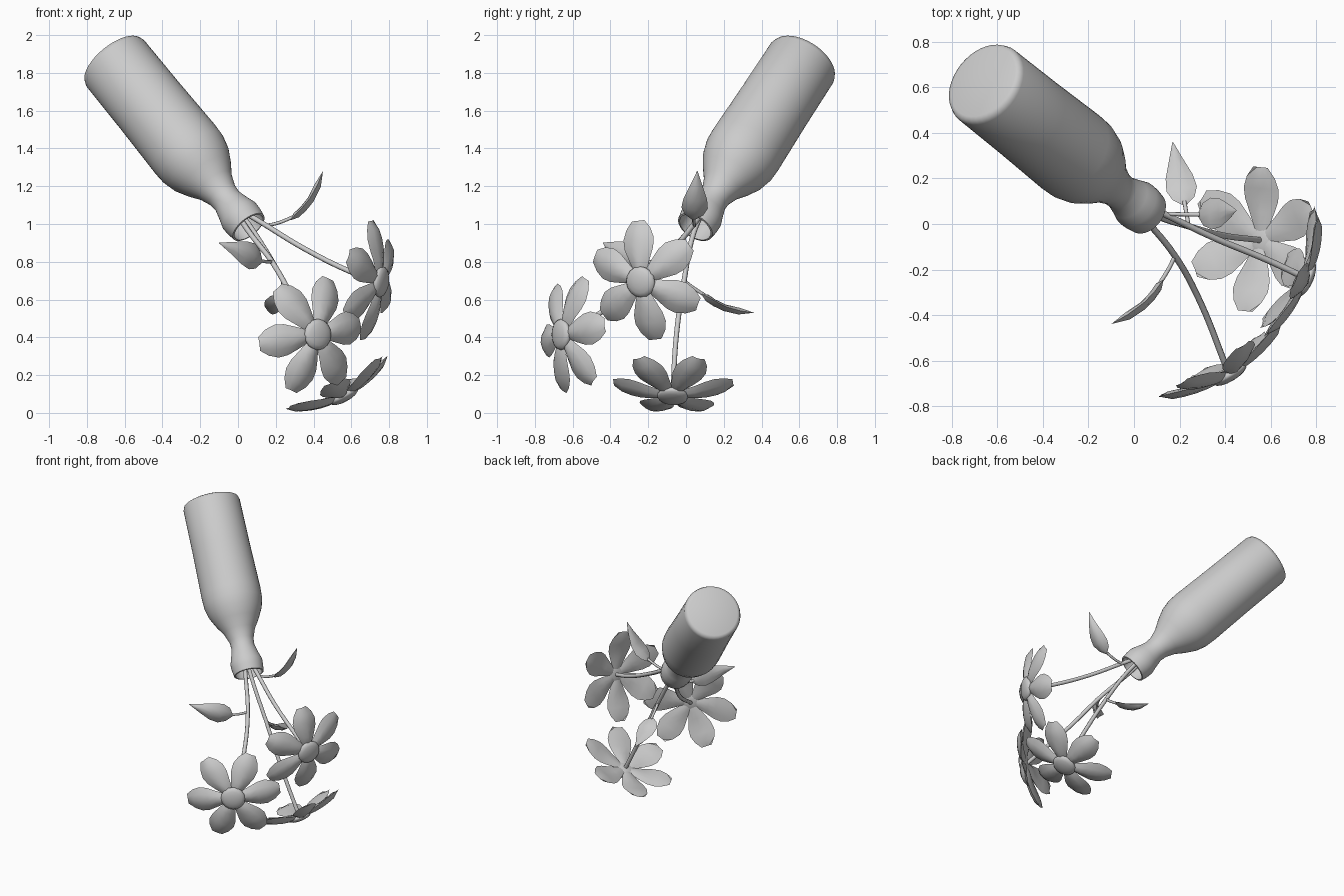
import bpy, bmesh, math
from mathutils import Vector, Matrix

if "Cube" in bpy.data.objects:
    bpy.data.objects.remove(bpy.data.objects["Cube"])


def finish(name, bm, angle=40):
    bmesh.ops.recalc_face_normals(bm, faces=bm.faces)
    me = bpy.data.meshes.new(name)
    bm.to_mesh(me)
    bm.free()
    ob = bpy.data.objects.new(name, me)
    bpy.context.collection.objects.link(ob)
    bpy.ops.object.select_all(action='DESELECT')
    ob.select_set(True)
    bpy.context.view_layer.objects.active = ob
    bpy.ops.object.shade_smooth_by_angle(angle=math.radians(angle))
    return ob


def frame(origin, n):
    # local z along n, local x horizontal
    n = Vector(n).normalized()
    u = Vector((0, 0, 1)).cross(n).normalized()
    m = Matrix((u, n.cross(u), n)).transposed().to_4x4()
    m.translation = Vector(origin)
    return m


def blade(bm, rows, mat, thick, cols=4, arch=0.15):
    # lens-shaped petal or leaf: rows of (distance, half width, height)
    verts = []
    for s in (1, -1):
        grid = []
        for i, (x, w, z) in enumerate(rows):
            row = []
            for j in range(cols + 1):
                a = 2 * j / cols - 1
                edge = abs(a) == 1 or i in (0, len(rows) - 1)
                t = 0 if edge else s * thick * (1 - a * a)
                row.append(bm.verts.new(mat @ Vector((x, a * w, z + t - arch * w * a * a))))
            grid.append(row)
        for r0, r1 in zip(grid, grid[1:]):
            for j in range(cols):
                bm.faces.new((r0[j], r0[j + 1], r1[j + 1], r1[j]))
        verts += [v for r in grid for v in r]
    bmesh.ops.remove_doubles(bm, verts=verts, dist=0.0005)


def tube(name, pts, r):
    cu = bpy.data.curves.new(name, 'CURVE')
    cu.dimensions = '3D'
    cu.bevel_depth = r
    cu.bevel_resolution = 2
    cu.resolution_u = 6
    cu.use_fill_caps = True
    sp = cu.splines.new('BEZIER')
    sp.bezier_points.add(len(pts) - 1)
    for bp, p in zip(sp.bezier_points, pts):
        bp.co = p
        bp.handle_left_type = bp.handle_right_type = 'AUTO'
    ob = bpy.data.objects.new(name, cu)
    bpy.context.collection.objects.link(ob)


# tilted hollow bottle, turned from a profile (radius, distance from base)
profile = [(0, 0), (.17, 0), (.188, .008), (.196, .03), (.198, .35), (.204, .68), (.201, .75),
           (.184, .82), (.15, .89), (.108, .96), (.083, 1.03), (.08, 1.08), (.095, 1.14),
           (.11, 1.19), (.109, 1.23), (.102, 1.276), (.092, 1.278), (.097, 1.2), (.066, 1.08),
           (.07, 1.03), (.135, .89), (.185, .75), (.18, .05), (0, .03)]
base, mouth = Vector((-.663, .624, 1.867)), Vector((.055, .05, .985))
bm = bmesh.new()
vs = [bm.verts.new((r, 0, t)) for r, t in profile]
es = [bm.edges.new(p) for p in zip(vs, vs[1:])]
bmesh.ops.spin(bm, geom=vs + es, cent=(0, 0, 0), axis=(0, 0, 1), angle=2 * math.pi, steps=40)
bmesh.ops.remove_doubles(bm, verts=bm.verts, dist=0.0005)
bm.transform(frame(base, mouth - base))
finish("bottle", bm, 50)

# flowers: six swept-back petals around a domed centre
PETAL = [(0, .015, 0), (.07, .042, 0), (.12, .062, -.004), (.175, .083, -.014), (.225, .088, -.028),
         (.275, .07, -.046), (.318, .036, -.064)]
flowers = {
    "right": ((.745, -.235, .695), (1, -.43, -.13), 96),
    "front": ((.415, -.65, .415), (.52, -.85, 0), 9),
    "bottom": ((.555, -.07, .1), (.47, -.05, -.87), 0),
}
for name, (c, n, phase) in flowers.items():
    m = frame(c, n)
    bm = bmesh.new()
    for k in range(6):
        blade(bm, PETAL, m @ Matrix.Rotation(math.radians(phase + 60 * k), 4, 'Z'), .02)
    finish(name + "_flower_petals", bm)
    bm = bmesh.new()
    bmesh.ops.create_uvsphere(bm, u_segments=16, v_segments=8, radius=.083)
    bm.transform(m @ Matrix.Translation((0, 0, .014)) @ Matrix.Diagonal((1, 1, .35, 1)))
    finish(name + "_flower_centre", bm, 60)

# stems
tube("right_stem", [(-.03, .12, 1.1), (.12, .05, 1.01), (.35, -.06, .87), (.59, -.16, .75), (.74, -.23, .695)], .014)
tube("front_stem", [(-.02, .1, 1.08), (.05, .02, .97), (.18, -.14, .8), (.29, -.34, .61), (.41, -.64, .415)], .014)
tube("bottom_stem", [(-.01, .1, 1.09), (.09, .04, .95), (.24, -.01, .7), (.39, -.05, .42), (.55, -.07, .11)], .014)

# leaves: (twig start, leaf base, tip, upper-side direction)
LEAF = [(0, .012, 0), (.12, .16, -.03), (.28, .225, -.07), (.48, .2, -.09), (.75, .1, -.06), (1, .005, 0)]
leaves = {
    "upper": ((.14, .045, .99), (.28, .04, 1.02), (.45, .06, 1.28), (-.84, 0, .55)),
    "left": ((.18, -.14, .8), (.13, -.245, .8), (-.1, -.44, .9), (-.65, .76, 0)),
    "back": ((.24, -.01, .7), (.225, .08, .63), (.17, .36, .53), (0, .35, .93)),
}
for name, (s, b, tip, up) in leaves.items():
    s, b, tip = Vector(s), Vector(b), Vector(tip)
    x = (tip - b).normalized()
    y = Vector(up).cross(x).normalized()
    m = Matrix((x, y, x.cross(y))).transposed().to_4x4()
    m.translation = b
    L = (tip - b).length
    bm = bmesh.new()
    blade(bm, [(d * L, w * L, h * L) for d, w, h in LEAF], m, .018, arch=-.12)
    finish(name + "_leaf", bm, 60)
    tube(name + "_leaf_twig", [s, (s + b) / 2, b + x * .02], .009)
